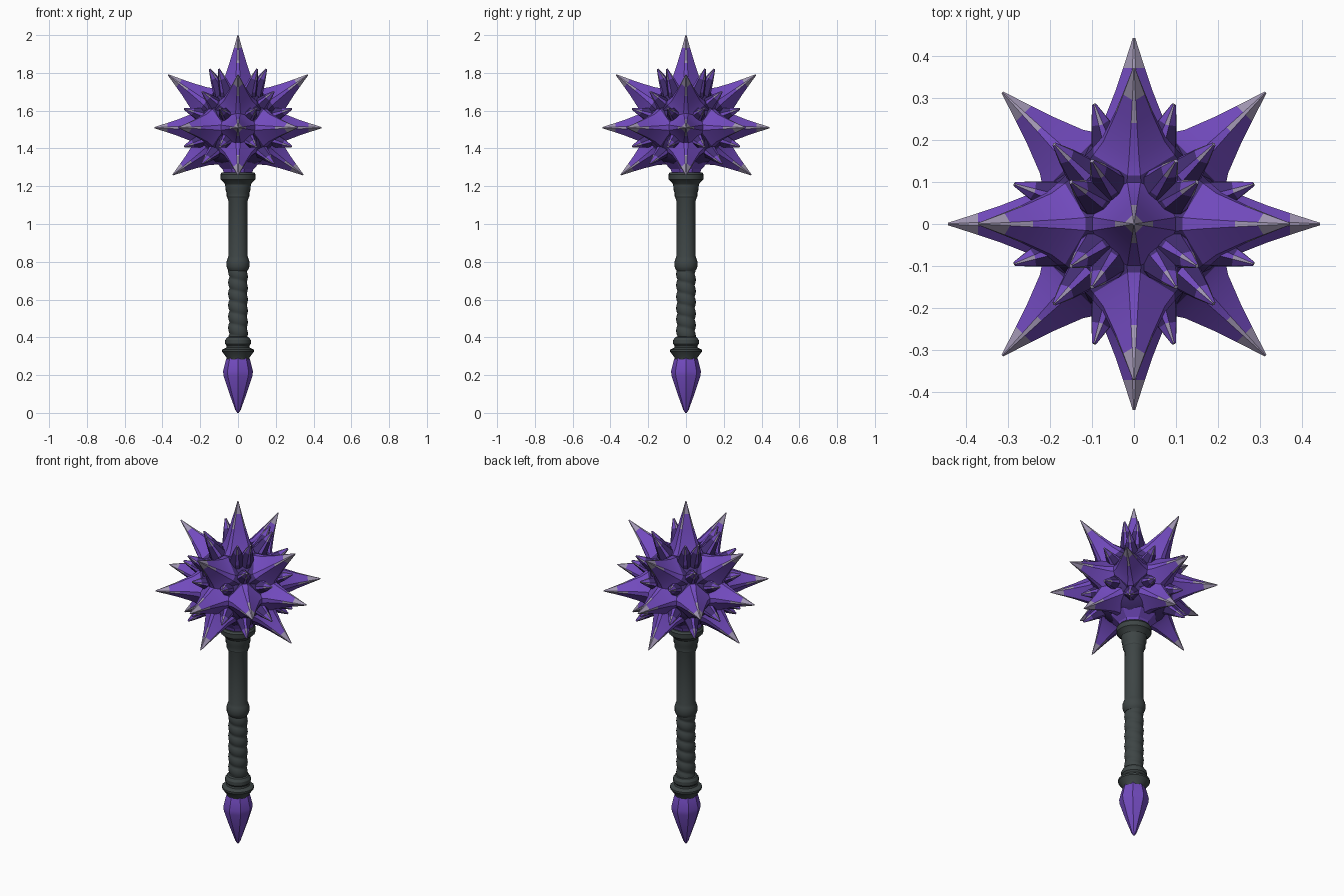
import bpy, bmesh, math
from mathutils import Vector

if "Cube" in bpy.data.objects:
    bpy.data.objects.remove(bpy.data.objects["Cube"])

CENTRE = Vector((0, 0, 1.51))


def material(name, rgb):
    m = bpy.data.materials.new(name)
    m.diffuse_color = (*rgb, 1)
    m.use_nodes = True
    m.node_tree.nodes["Principled BSDF"].inputs["Base Color"].default_value = m.diffuse_color
    return m


DARK = material("dark purple", (0.058, 0.028, 0.175))
PURPLE = material("bright purple", (0.17, 0.07, 0.52))
PALE = material("pale lavender grey", (0.36, 0.31, 0.45))
IRON = material("charcoal", (0.048, 0.060, 0.060))


def finish(bm, name, mats, angle=30):
    bmesh.ops.recalc_face_normals(bm, faces=bm.faces)
    me = bpy.data.meshes.new(name)
    bm.to_mesh(me)
    bm.free()
    for m in mats:
        me.materials.append(m)
    ob = bpy.data.objects.new(name, me)
    bpy.context.collection.objects.link(ob)
    bpy.ops.object.select_all(action='DESELECT')
    ob.select_set(True)
    bpy.context.view_layer.objects.active = ob
    bpy.ops.object.shade_smooth_by_angle(angle=math.radians(angle))
    return ob


def skin(bm, rings, mat_rule=lambda level, side: 0):
    """Bridge a stack of equal rings and cap both ends."""
    loops = [[bm.verts.new(p) for p in ring] for ring in rings]
    n = len(loops[0])
    for i in range(len(loops) - 1):
        for k in range(n):
            j = (k + 1) % n
            f = bm.faces.new((loops[i][k], loops[i][j], loops[i + 1][j], loops[i + 1][k]))
            f.material_index = mat_rule(i, k)
    bm.faces.new(loops[0][::-1])
    bm.faces.new(loops[-1]).material_index = mat_rule(len(loops) - 2, 0)


def lathe(name, profile, sides, mat, angle=30, turn=0, wobble=lambda a, z: 0):
    bm = bmesh.new()
    rings = []
    for r, z in profile:
        ring = []
        for k in range(sides):
            a = math.tau * k / sides + turn
            rr = r + wobble(a, z)
            ring.append((rr * math.cos(a), rr * math.sin(a), z))
        rings.append(ring)
    skin(bm, rings)
    return finish(bm, name, [mat], angle)


def add_spike(bm, tip, profile, mats, split=9):
    """Four-ridged spike; profile = (distance from centre as fraction of tip, radius).
    Each ridge is a narrow strip that turns pale on the upper half."""
    d = Vector(tip)
    n = d.normalized()
    ref = Vector((0, 0, 1)) if abs(n.z) < 0.99 else Vector((0, 1, 0))
    u = n.cross(ref).normalized()
    v = n.cross(u)
    rings = []
    for t, r in profile:
        ring = []
        for c in range(4):
            for s in (-split, split):
                a = math.radians(90 * c + s)
                ring.append(CENTRE + d * t + (u * math.cos(a) + v * math.sin(a)) * r)
        rings.append(ring)

    def rule(level, side):
        flat, ridge = mats[level]
        return ridge if side % 2 == 0 else flat
    skin(bm, rings, rule)


# Pommel crystal
lathe("pommel_crystal", [(0.004, 0.0), (0.014, 0.015), (0.05, 0.115), (0.076, 0.195),
                         (0.079, 0.22), (0.067, 0.27), (0.058, 0.30)], 8, PURPLE, 25)

# Lower flange and rings
lathe("lower_flange", [(0.058, 0.28), (0.062, 0.295), (0.085, 0.325), (0.085, 0.335),
                       (0.062, 0.345), (0.060, 0.355), (0.068, 0.365), (0.068, 0.385),
                       (0.058, 0.40), (0.045, 0.405)], 20, IRON)

# Leather style grip with spiral wraps
def wrap(a, z):
    return 0.008 * abs(math.sin((z - 0.39) / 0.06 * math.pi + a / 2)) ** 0.7 - 0.004

lathe("grip", [(0.048, 0.38 + 0.4 * i / 60) for i in range(61)], 24, IRON, 50, wobble=wrap)

# Shaft with its middle ring
lathe("shaft", [(0.048, 0.75), (0.056, 0.762), (0.061, 0.775), (0.061, 0.80), (0.056, 0.815),
                (0.051, 0.83), (0.050, 1.12), (0.057, 1.14), (0.058, 1.17)], 20, IRON)

# Upper collar holding the head
lathe("upper_collar", [(0.050, 1.13), (0.060, 1.145), (0.060, 1.165), (0.066, 1.18),
                       (0.068, 1.21), (0.080, 1.225), (0.092, 1.235), (0.094, 1.262),
                       (0.086, 1.273), (0.05, 1.273)], 20, IRON)

# Head core
bm = bmesh.new()
bmesh.ops.create_icosphere(bm, subdivisions=3, radius=0.222)
for vert in bm.verts:
    vert.co += CENTRE
finish(bm, "head_core", [DARK], 60)

# Faceted neck under the head
lathe("head_neck", [(0.078, 1.262), (0.088, 1.29), (0.125, 1.325), (0.14, 1.36)], 8, PURPLE, 20,
      turn=math.pi / 8)

# Large spikes: top, eight around, four upper and four lower
large_profile = [(0.36, 0.135), (0.47, 0.098), (0.55, 0.074), (0.72, 0.044), (0.84, 0.026), (1.0, 0.003)]
large_mats = [(0, 0), (1, 1), (1, 1), (1, 2), (2, 2)]
large_tips = []
for k in range(8):
    a = k * math.pi / 4
    large_tips.append((0.443 * math.cos(a), 0.443 * math.sin(a), 0))
    if k % 2 == 0:
        large_tips.append((0.37 * math.cos(a), 0.37 * math.sin(a), 0.28))
        large_tips.append((0.345 * math.cos(a), 0.345 * math.sin(a), -0.25))
bm = bmesh.new()
for tip in large_tips:
    add_spike(bm, tip, large_profile, large_mats)
add_spike(bm, (0, 0, 0.49), [(0.30, 0.14), (0.41, 0.105), (0.50, 0.079), (0.70, 0.046),
                             (0.86, 0.022), (1.0, 0.003)], large_mats)
finish(bm, "large_spikes", [DARK, PURPLE, PALE], 25)

# Small spikes between the large ones, mirrored into every octant
small_profile = [(0.50, 0.062), (0.66, 0.040), (0.85, 0.022), (1.0, 0.005)]
small_mats = [(0, 0), (0, 1), (1, 2)]
bm = bmesh.new()
for sx in (-1, 1):
    for sy in (-1, 1):
        for sz in (-1, 1):
            tips = [(0.19, 0.19, 0.19), (0.095, 0.285, 0.10), (0.285, 0.095, 0.10)]
            if sz > 0:
                tips += [(0.10, 0.15, 0.31), (0.15, 0.10, 0.31)]
            for x, y, z in tips:
                add_spike(bm, (sx * x, sy * y, sz * z), small_profile, small_mats, 14)
finish(bm, "small_spikes", [DARK, PURPLE, PALE], 25)
